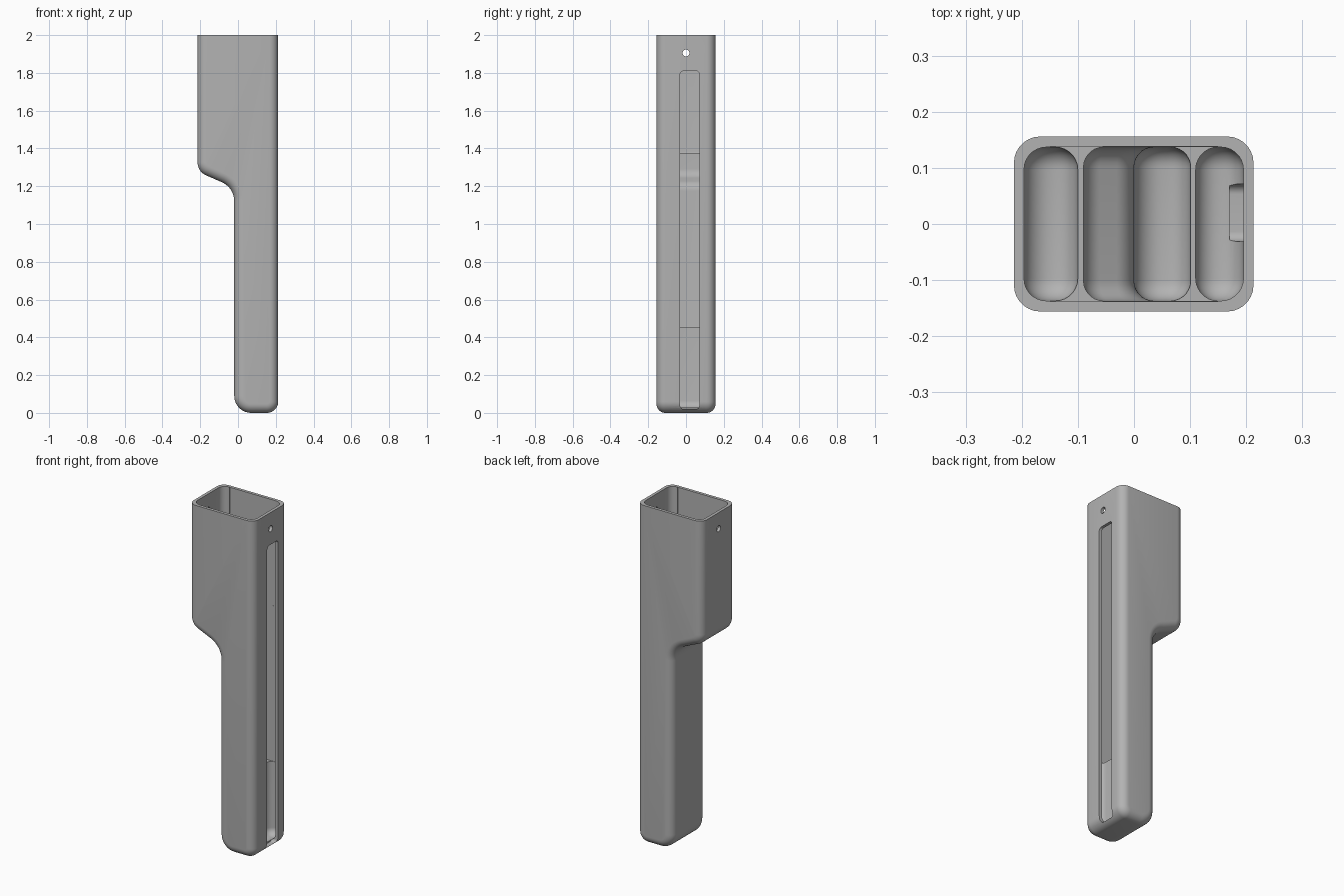
import bpy, bmesh, math
from mathutils import Vector

if "Cube" in bpy.data.objects:
    bpy.data.objects.remove(bpy.data.objects["Cube"])

grey = bpy.data.materials.new("plain_grey")
grey.use_nodes = True
colour = (0.45, 0.45, 0.45, 1)
grey.diffuse_color = colour
grey.node_tree.nodes["Principled BSDF"].inputs["Base Color"].default_value = colour


def rounded(corners, steps=10):
    """Outline of (a, z, radius) corners with each corner turned into an arc."""
    out = []
    for i, (a, z, r) in enumerate(corners):
        p = Vector((a, z))
        if r == 0:
            out.append(p)
            continue
        before = (Vector(corners[i - 1][:2]) - p).normalized()
        after = (Vector(corners[(i + 1) % len(corners)][:2]) - p).normalized()
        half = before.angle(after) / 2
        centre = p + (before + after).normalized() * r / math.sin(half)
        start = p + before * r / math.tan(half) - centre
        end = p + after * r / math.tan(half) - centre
        sweep = start.angle(end)
        for k in range(steps + 1):
            t = k / steps
            out.append(centre + (start * math.sin((1 - t) * sweep)
                                 + end * math.sin(t * sweep)) / math.sin(sweep))
    return out


def prism(name, corners, lo, hi, edge=0, along_x=False):
    """Extrude an outline along y (or x) and round its rims except at the top."""
    outline = rounded(corners)
    top = max(p.y for p in outline)
    bm = bmesh.new()

    def place(p, d):
        return bm.verts.new((d, p.x, p.y) if along_x else (p.x, d, p.y))

    near = [place(p, lo) for p in outline]
    far = [place(p, hi) for p in outline]
    n = len(outline)
    bm.faces.new(near)
    bm.faces.new(far[::-1])
    for i in range(n):
        j = (i + 1) % n
        bm.faces.new((near[j], near[i], far[i], far[j]))
    bmesh.ops.recalc_face_normals(bm, faces=bm.faces)
    if edge:
        rims = [e for e in bm.edges
                if abs(e.verts[0].co.y - e.verts[1].co.y) < 1e-6
                and min(v.co.z for v in e.verts) < top - 1e-4]
        bmesh.ops.bevel(bm, geom=rims, offset=edge, segments=7, profile=0.5,
                        affect='EDGES', clamp_overlap=False)
    mesh = bpy.data.meshes.new(name)
    bm.to_mesh(mesh)
    bm.free()
    obj = bpy.data.objects.new(name, mesh)
    bpy.context.collection.objects.link(obj)
    mesh.materials.append(grey)
    return obj


def box(x0, x1, z0, z1):
    return [(x0, z1, 0), (x0, z0, 0), (x1, z0, 0), (x1, z1, 0)]


# Outer shell: wide upper part stepping in to a narrow shaft
holder = prism("holder_body", [
    (-0.214, 2, 0), (-0.214, 1.277, 0.075), (-0.02, 1.193, 0.11),
    (-0.02, 0, 0.09), (0.213, 0, 0.06), (0.213, 2, 0)], -0.156, 0.156, 0.047)

# Three pockets of growing depth
W = 0.137
cutters = [
    prism("shallow_pocket_cutter", [
        (-0.196, 2.1, 0), (-0.196, 1.335, 0.05), (-0.1, 1.335, 0.042),
        (-0.1, 2.1, 0)], -W, W, 0.04),
    prism("middle_pocket_cutter", [
        (-0.09, 2.1, 0), (-0.09, 1.26, 0.055), (0, 1.21, 0.06),
        (0, 0.41, 0.05), (0.101, 0.41, 0.042), (0.101, 2.1, 0)], -W, W, 0.036),
    prism("deep_pocket_cutter", [
        (0.11, 2.1, 0), (0.11, 0.025, 0.04), (0.195, 0.025, 0.042),
        (0.195, 2.1, 0)], -W, W, 0.04),
    # Openings that leave only low lips between the pockets
    prism("upper_opening_cutter", box(-0.15, 0.15, 1.375, 2.2), -W - 0.001, W + 0.001),
    prism("lower_opening_cutter", box(0.05, 0.148, 0.455, 2.15), -W - 0.0005, W + 0.0005),
    # Long side slot
    prism("slot_cutter", [
        (-0.031, 1.81, 0.018), (-0.031, 0.02, 0.018), (0.071, 0.02, 0.018),
        (0.071, 1.81, 0.018)], 0.17, 0.3, along_x=True),
    # Hanging hole through both narrow walls
    prism("hole_cutter", [
        (-0.018, 1.923, 0.0179), (-0.018, 1.887, 0.0179), (0.018, 1.887, 0.0179),
        (0.018, 1.923, 0.0179)], -0.3, 0.3, along_x=True),
]

bpy.context.view_layer.objects.active = holder
for cutter in cutters:
    mod = holder.modifiers.new(cutter.name, 'BOOLEAN')
    mod.operation = 'DIFFERENCE'
    mod.solver = 'EXACT'
    mod.object = cutter
    bpy.ops.object.modifier_apply(modifier=mod.name)
for cutter in cutters:
    bpy.data.objects.remove(cutter)

# Smooth shading with crisp rims
bpy.ops.object.select_all(action='DESELECT')
holder.select_set(True)
bpy.ops.object.shade_smooth_by_angle(angle=math.radians(30))
